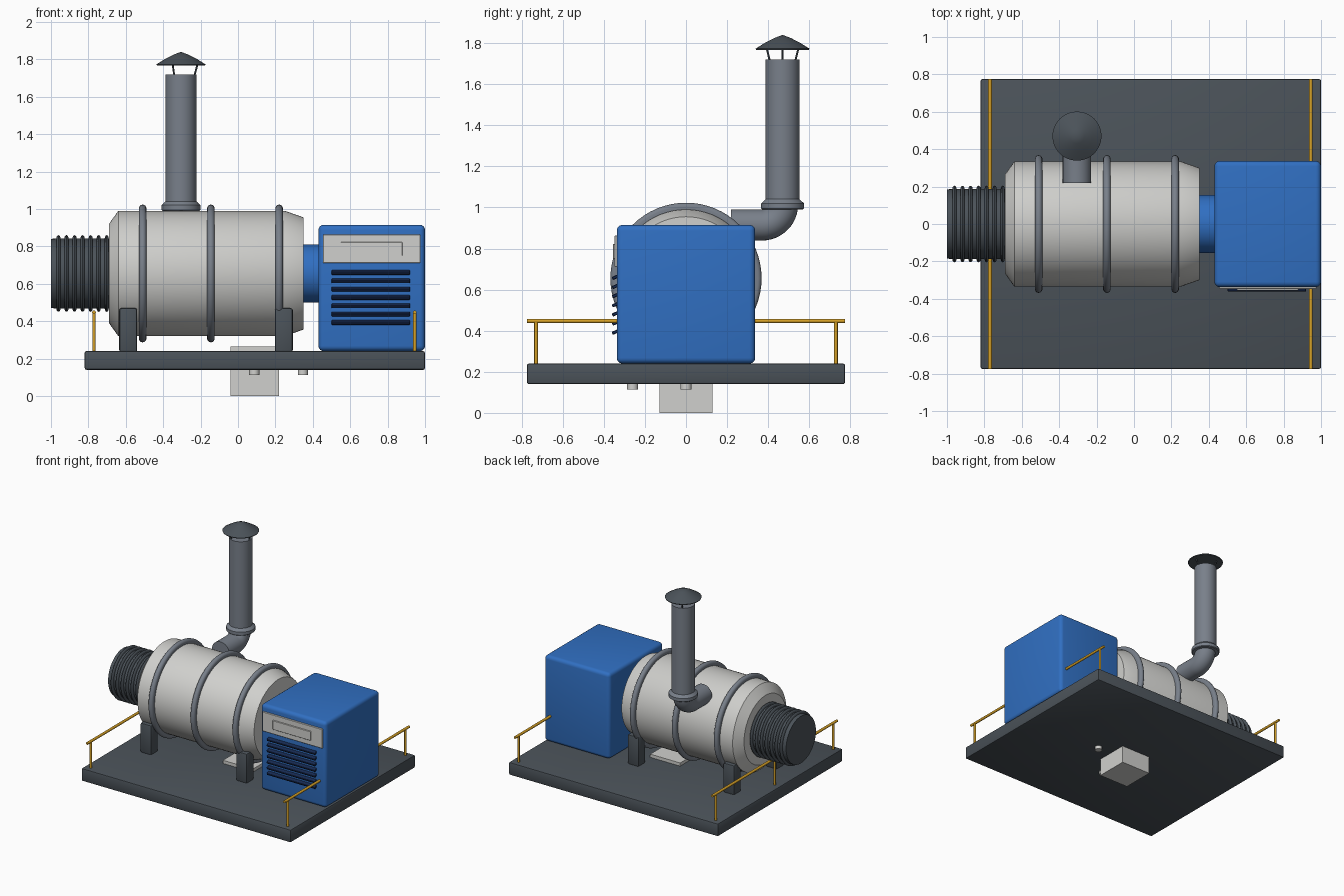
import bpy
import bmesh
from math import cos, sin, pi, tau, radians
from mathutils import Vector, Matrix

if "Cube" in bpy.data.objects:
    bpy.data.objects.remove(bpy.data.objects["Cube"], do_unlink=True)


def material(name, rgb):
    m = bpy.data.materials.new(name)
    m.use_nodes = True
    m.diffuse_color = (*rgb, 1)
    m.node_tree.nodes["Principled BSDF"].inputs["Base Color"].default_value = (*rgb, 1)
    return m


DARK = material("dark slate", (0.07, 0.085, 0.1))
STEEL = material("steel grey", (0.19, 0.215, 0.255))
LIGHT = material("light grey", (0.63, 0.63, 0.61))
BLUE = material("blue paint", (0.03, 0.16, 0.54))
NAVY = material("navy", (0.008, 0.022, 0.08))
YELLOW = material("safety yellow", (0.66, 0.35, 0.02))


def finish(bm, name, mat, smooth=True):
    bmesh.ops.recalc_face_normals(bm, faces=bm.faces)
    me = bpy.data.meshes.new(name)
    bm.to_mesh(me)
    bm.free()
    me.materials.append(mat)
    ob = bpy.data.objects.new(name, me)
    bpy.context.collection.objects.link(ob)
    if smooth:
        bpy.ops.object.select_all(action="DESELECT")
        ob.select_set(True)
        bpy.context.view_layer.objects.active = ob
        bpy.ops.object.shade_smooth_by_angle(angle=radians(35))
    return ob


def box(name, mat, xs, ys, zs, bevel=0.0, segments=3, tilt=0.0):
    """Box from its ranges on each axis, with optional rounded edges."""
    bm = bmesh.new()
    bmesh.ops.create_cube(bm, size=1)
    size = [r[1] - r[0] for r in (xs, ys, zs)]
    centre = Vector([(r[0] + r[1]) / 2 for r in (xs, ys, zs)])
    bmesh.ops.scale(bm, vec=size, verts=bm.verts)
    if bevel:
        bmesh.ops.bevel(bm, geom=bm.edges[:], offset=bevel, segments=segments,
                        profile=0.5, affect="EDGES")
    bmesh.ops.rotate(bm, cent=(0, 0, 0), matrix=Matrix.Rotation(tilt, 3, "X"), verts=bm.verts)
    bmesh.ops.translate(bm, vec=centre, verts=bm.verts)
    return finish(bm, name, mat, bevel > 0)


def sweep(bm, centres, directions, radii, sides):
    """Skin circles along a path; a zero radius closes to a point."""
    rings = []
    for c, d, r in zip(centres, directions, radii):
        q = Vector(d).to_track_quat("Z", "Y")
        if r == 0:
            rings.append([bm.verts.new(c)])
        else:
            rings.append([bm.verts.new(Vector(c) + q @ Vector(
                (r * cos(tau * i / sides), r * sin(tau * i / sides), 0))) for i in range(sides)])
    for a, b in zip(rings, rings[1:]):
        for i in range(sides):
            j = (i + 1) % sides
            loop = [a[i % len(a)], a[j % len(a)], b[j % len(b)], b[i % len(b)]]
            bm.faces.new(list(dict.fromkeys(loop)))
    for end in (rings[0], rings[-1]):
        if len(end) > 1:
            bm.faces.new(end)


def lathe(name, mat, origin, axis, profile, sides=48):
    """Profile of (distance along axis, radius) turned about the axis."""
    bm = bmesh.new()
    o, a = Vector(origin), Vector(axis)
    sweep(bm, [o + a * t for t, _ in profile], [a] * len(profile),
          [r for _, r in profile], sides)
    return finish(bm, name, mat)


def rod(name, mat, p, q, r, sides=12):
    p, q = Vector(p), Vector(q)
    d = q - p
    return lathe(name, mat, p, d.normalized(), [(0, r), (d.length, r)], sides)


X, Z = (1, 0, 0), (0, 0, 1)
AXIS = 0.655  # height of the drum axis

# Platform, drain sump and its two pipe stubs
box("platform", DARK, (-0.82, 1.0), (-0.775, 0.775), (0.14, 0.24), 0.01, 2)
box("sump_box", LIGHT, (-0.04, 0.22), (-0.13, 0.13), (0, 0.265))
for x, y in ((0.087, -0.26), (0.347, 0)):
    lathe("drain_stub", LIGHT, (x, y, 0.113), Z, [(0, 0.027), (0.04, 0.027)], 20)

# Drum with tapered ends and three hoops
lathe("drum", LIGHT, (0, 0, AXIS), X,
      [(-0.69, 0.265), (-0.64, 0.335), (0.25, 0.335), (0.35, 0.3)], 64)
for x in (-0.51, -0.145, 0.22):
    n = 12
    hoop = [(0.02 * cos(pi * k / n), 0.348 + 0.02 * sin(pi * k / n)) for k in range(n, -1, -1)]
    lathe("drum_hoop", STEEL, (x, 0, AXIS), X, [(-0.02, 0.325)] + hoop + [(0.02, 0.325)], 64)

# Drum feet
for x in (-0.587, 0.245):
    for s in (-1, 1):
        box("drum_foot", DARK, (x - 0.048, x + 0.048),
            sorted((s * 0.22, s * 0.31)), (0.235, 0.47), 0.012, 2)

# Ribbed bellows at the far end
ribs = [(-1.0, 0.185)]
for i in range(7):
    c = -0.96 + 0.043 * i
    ribs += [(c + 0.011 * cos(a), 0.187 + 0.018 * sin(a))
             for a in [pi * (1 - k / 6) for k in range(7)]]
ribs.append((-0.68, 0.185))
lathe("bellows", DARK, (0, 0, AXIS), X, ribs)

# Burner housing with neck, control panel and louvres
lathe("burner_neck", BLUE, (0, 0, AXIS), X, [(0.34, 0.155), (0.45, 0.155)])
box("burner_housing", BLUE, (0.43, 1.0), (-0.337, 0.337), (0.24, 0.915), 0.028, 4)
box("control_panel", LIGHT, (0.455, 0.975), (-0.348, -0.33), (0.71, 0.863), 0.003, 1)
box("panel_display", LIGHT, (0.55, 0.88), (-0.356, -0.34), (0.75, 0.822), 0.002, 1)
for i in range(7):
    z = 0.66 - 0.0445 * i
    box("louvre", NAVY, (0.5, 0.92), (-0.36, -0.33), (z - 0.008, z + 0.008),
        0.003, 1, radians(25))

# Exhaust elbow, flange and stack
SX, SY, BEND = -0.305, 0.47, 0.1
bm = bmesh.new()
centres, dirs = [(SX, 0.22, 0.915)], [(0, 1, 0)]
for k in range(13):
    a = pi / 2 * k / 12
    centres.append((SX, SY - BEND + BEND * sin(a), 0.915 + BEND * (1 - cos(a))))
    dirs.append((0, cos(a), sin(a)))
sweep(bm, centres, dirs, [0.076] * len(centres), 32)
finish(bm, "exhaust_elbow", STEEL)
lathe("stack_flange", STEEL, (SX, SY, 0), Z,
      [(0.99, 0.098), (0.995, 0.104), (1.02, 0.104), (1.04, 0.083)])
lathe("exhaust_stack", STEEL, (SX, SY, 0), Z, [(1.0, 0.083), (1.72, 0.083)])

# Rain cap on three struts
for k in range(3):
    c, s = cos(tau * k / 3), sin(tau * k / 3)
    rod("cap_strut", DARK, (SX + 0.068 * c, SY + 0.068 * s, 1.7),
        (SX + 0.092 * c, SY + 0.092 * s, 1.785), 0.005, 8)
lathe("rain_cap", DARK, (SX, SY, 0), Z,
      [(1.767, 0), (1.767, 0.128), (1.773, 0.131), (1.803, 0.083), (1.825, 0.04), (1.84, 0)])

# Handrails along both ends
for x in (-0.77, 0.945):
    rod("handrail", YELLOW, (x, -0.775, 0.447), (x, 0.775, 0.447), 0.01)
    for y in (-0.73, 0, 0.73):
        rod("rail_post", YELLOW, (x, y, 0.23), (x, y, 0.447), 0.009)
